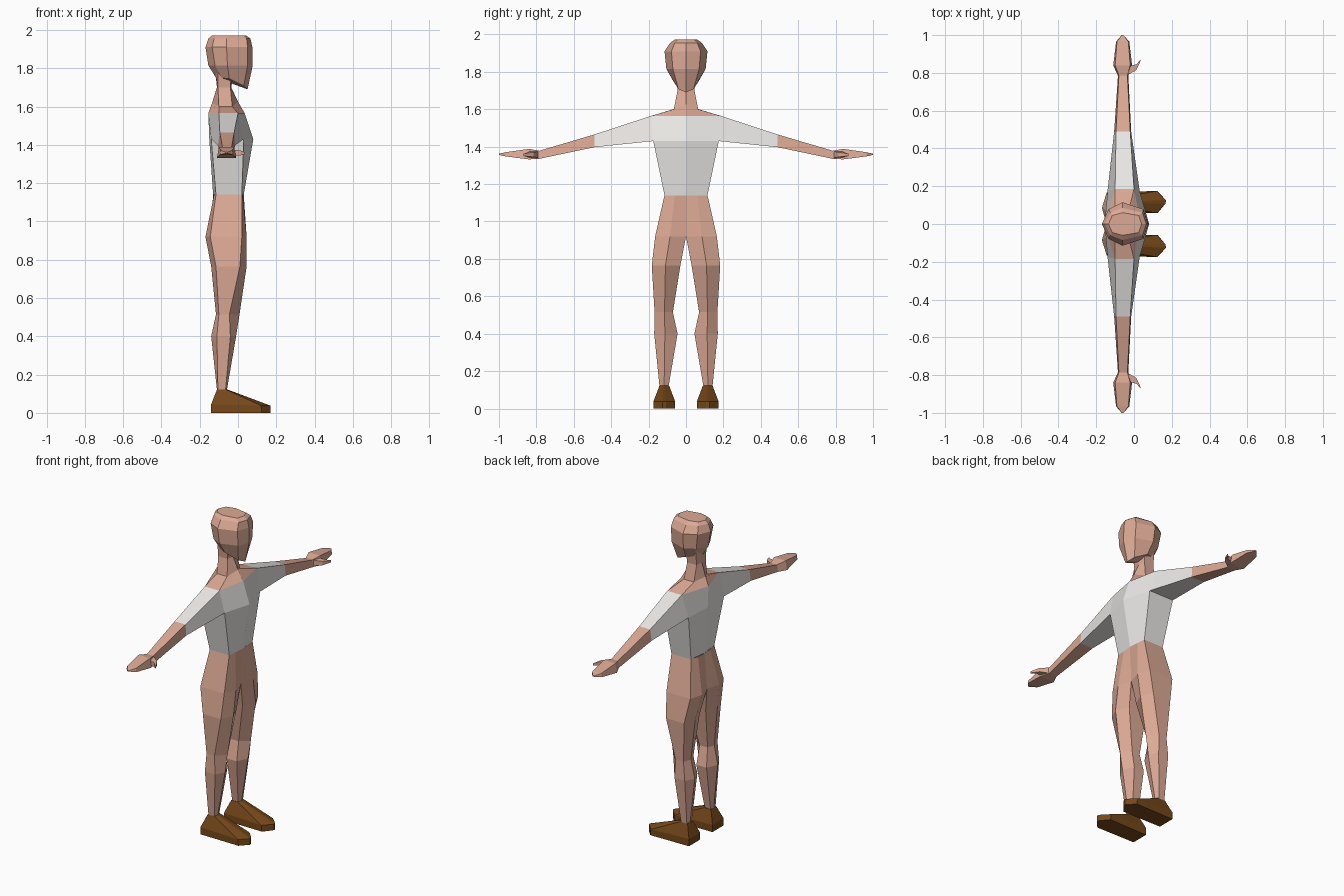
import bpy, bmesh

if "Cube" in bpy.data.objects:
    bpy.data.objects.remove(bpy.data.objects["Cube"])


def material(name, rgb):
    m = bpy.data.materials.new(name)
    m.diffuse_color = (*rgb, 1)
    m.use_nodes = True
    m.node_tree.nodes["Principled BSDF"].inputs["Base Color"].default_value = m.diffuse_color
    return m


SKIN = material("skin", (0.72, 0.40, 0.30))
SHIRT = material("shirt_white", (0.84, 0.82, 0.80))
LEATHER = material("shoe_brown", (0.18, 0.065, 0.01))


def loft(name, rings, mat, closed=True, caps=(False, False)):
    """Skin rings of points on the +y side and repeat them mirrored on -y."""
    bm = bmesh.new()
    for side in (1, -1):
        rows = [[bm.verts.new((x, side * y, z)) for x, y, z in r] for r in rings]
        n = len(rows[0])
        for a, b in zip(rows, rows[1:]):
            for i in range(n if closed else n - 1):
                j = (i + 1) % n
                quad = (a[i], a[j], b[j], b[i])
                if max(abs(v.co.y) for v in quad) > 1e-4:  # nothing on the mirror plane
                    bm.faces.new(quad)
        for row, cap in ((rows[0], caps[0]), (rows[-1], caps[1])):
            if cap:
                bm.faces.new(row)
    bmesh.ops.remove_doubles(bm, verts=bm.verts, dist=1e-4)
    bmesh.ops.recalc_face_normals(bm, faces=bm.faces)
    me = bpy.data.meshes.new(name)
    bm.to_mesh(me)
    bm.free()
    me.materials.append(mat)
    ob = bpy.data.objects.new(name, me)
    bpy.context.collection.objects.link(ob)
    return ob


def half_ring(z, front, side_front, side_back, back, y):
    return [(front, 0, z), (side_front, y, z), (side_back, y, z), (back, 0, z)]


def arm_ring(y, top_back, top_front, low_back, low_front, low, high):
    return [(top_back, y, high), (top_front, y, high), (low_front, y, low), (low_back, y, low)]


# shirt body
chest = half_ring(1.43, 0.08, 0.03, -0.14, -0.15, 0.175)
shoulder = half_ring(1.565, 0.035, 0.0, -0.10, -0.155, 0.185)
loft("shirt_body", [half_ring(1.14, 0.03, 0.02, -0.115, -0.13, 0.115), chest, shoulder],
     SHIRT, closed=False)

# sleeves grow out of the shirt side, then bare forearms
elbow = arm_ring(0.49, -0.095, -0.02, -0.105, -0.015, 1.397, 1.465)
wrist = arm_ring(0.785, -0.08, -0.035, -0.085, -0.03, 1.335, 1.378)
loft("sleeves", [[shoulder[2], shoulder[1], chest[1], chest[2]], elbow], SHIRT)
loft("forearms", [elbow, wrist], SKIN)

# hands and thumbs
loft("hands", [wrist,
               arm_ring(0.84, -0.10, -0.02, -0.11, -0.01, 1.332, 1.388),
               arm_ring(0.965, -0.09, -0.03, -0.095, -0.025, 1.348, 1.37),
               arm_ring(1.0, -0.065, -0.055, -0.065, -0.055, 1.356, 1.362)],
     SKIN, caps=(False, True))


def thumb_ring(x, y0, y1, z0, z1):
    return [(x, y0, z0), (x, y1, z0), (x, y1, z1), (x, y0, z1)]


loft("thumbs", [thumb_ring(-0.03, 0.79, 0.835, 1.34, 1.375),
                thumb_ring(0.012, 0.815, 0.845, 1.345, 1.37),
                thumb_ring(0.035, 0.863, 0.87, 1.35, 1.362)], SKIN, caps=(False, True))

# bare shoulders and neck
loft("neck", [shoulder,
              [(0.0, 0, 1.625), (-0.03, 0.065, 1.60), (-0.10, 0.065, 1.60), (-0.135, 0, 1.62)],
              half_ring(1.70, -0.035, -0.04, -0.105, -0.11, 0.045),
              half_ring(1.79, -0.02, -0.035, -0.105, -0.12, 0.055)], SKIN, closed=False)

# head: jaw, cheeks, brow, crown
jaw = [(0.05, 0, 1.69), (0.03, 0.04, 1.708), (-0.045, 0.065, 1.745),
       (-0.085, 0.05, 1.75), (-0.115, 0, 1.75)]


def head_ring(z, xs, y_side, y_diag):
    return [(x, y, z) for x, y in zip(xs, (0, y_diag, y_side, y_diag, 0))]


loft("head", [jaw,
              head_ring(1.815, (0.077, 0.05, -0.055, -0.12, -0.155), 0.105, 0.07),
              head_ring(1.91, (0.075, 0.05, -0.06, -0.135, -0.17), 0.115, 0.078),
              head_ring(1.955, (0.065, 0.045, -0.06, -0.125, -0.155), 0.085, 0.06),
              head_ring(1.972, (0.04, 0.025, -0.06, -0.115, -0.135), 0.06, 0.045)],
     SKIN, closed=False, caps=(True, True))


# hips and legs: six-sided section
def leg_ring(z, front, side_front, side_back, back, y_in, y_mid, y_out):
    return [(front, y_mid, z), (side_front, y_out, z), (side_back, y_out, z),
            (back, y_mid, z), (side_back, y_in, z), (side_front, y_in, z)]


waist = leg_ring(1.14, 0.025, 0.02, -0.115, -0.125, 0, 0.06, 0.115)
waist[4], waist[5] = (-0.13, 0, 1.14), (0.03, 0, 1.14)
hip = leg_ring(0.92, 0.045, 0.02, -0.145, -0.17, 0, 0.085, 0.165)
loft("legs", [waist, hip,
              leg_ring(0.765, 0.045, 0.01, -0.115, -0.14, 0.03, 0.11, 0.183),
              leg_ring(0.515, 0.008, -0.045, -0.10, -0.115, 0.07, 0.115, 0.168),
              leg_ring(0.40, -0.01, -0.04, -0.11, -0.14, 0.045, 0.113, 0.17),
              leg_ring(0.12, -0.058, -0.065, -0.105, -0.11, 0.093, 0.117, 0.142)], SKIN)


# shoes: pointed five-sided outline
def shoe_ring(z_toe, z_heel, tip, side, heel, half, heel_half):
    c = 0.116
    return [(tip, c - half * 0.1, z_toe), (side, c + half, z_toe), (heel, c + heel_half, z_heel),
            (heel, c - heel_half, z_heel), (side, c - half, z_toe)]


sole = shoe_ring(0, 0, 0.17, 0.125, -0.14, 0.058, 0.055)
sole_top = shoe_ring(0.038, 0.045, 0.17, 0.12, -0.14, 0.058, 0.055)
ankle = shoe_ring(0.122, 0.122, -0.055, -0.063, -0.11, 0.026, 0.026)
# blunt toe: small flat across the tip
for ring in (sole, sole_top, ankle):
    x, y, z = ring[0]
    ring[0] = (x, 0.125 if ring is not ankle else 0.119, z)
    ring.append((x if ring is ankle else x - 0.004, 0.107 if ring is not ankle else 0.113, z))
loft("shoes", [sole, sole_top, ankle], LEATHER, caps=(True, True))
